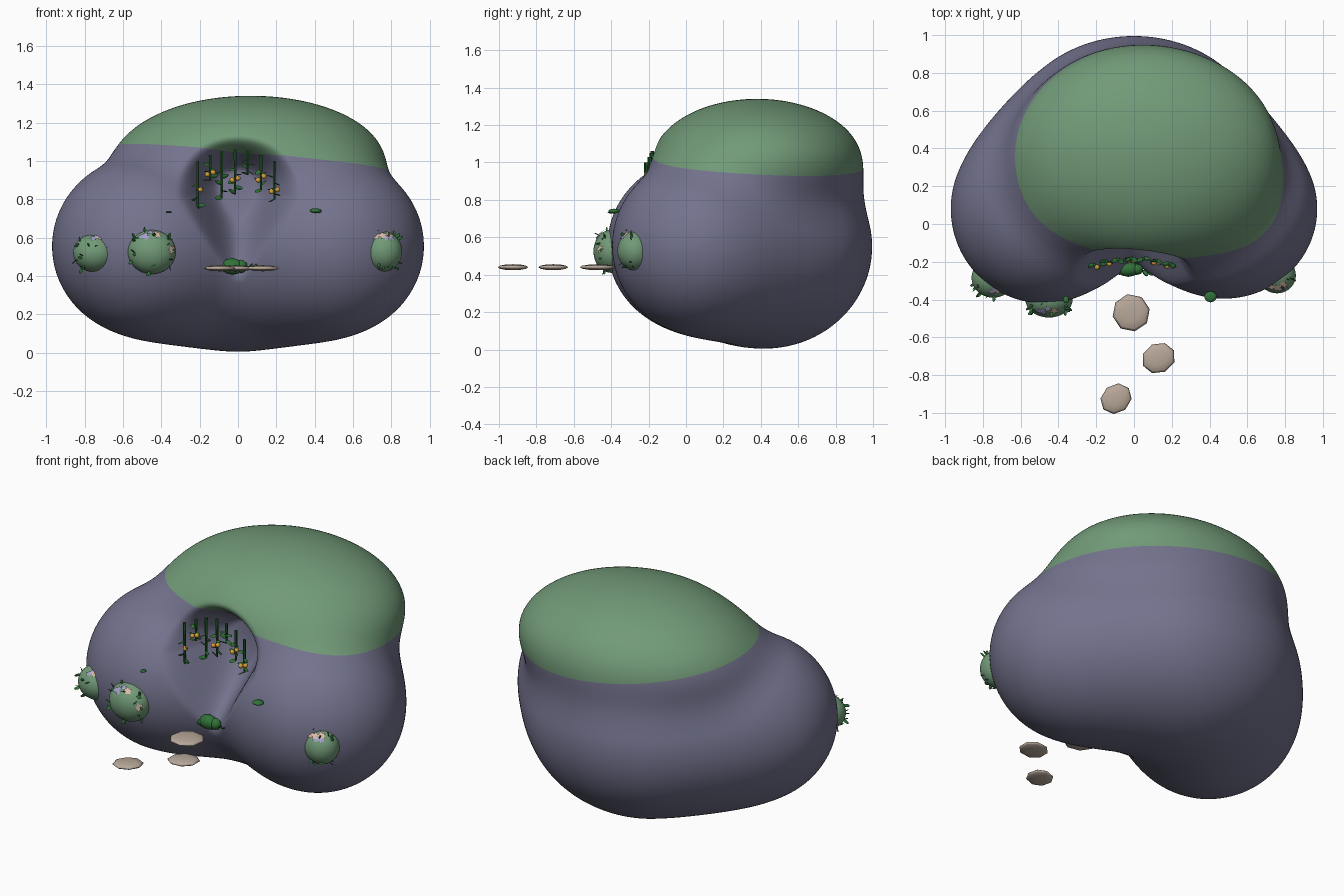
import bpy, bmesh, math, random
from mathutils import Vector, Matrix

random.seed(4)
cube = bpy.data.objects.get("Cube")
if cube:
    bpy.data.objects.remove(cube, do_unlink=True)


def material(name, r, g, b):
    m = bpy.data.materials.new(name)
    m.use_nodes = True
    m.diffuse_color = (r, g, b, 1)
    m.node_tree.nodes["Principled BSDF"].inputs["Base Color"].default_value = (r, g, b, 1)
    return m


ROCK = material("violet grey rock", 0.172, 0.17, 0.268)
MOSS = material("moss green", 0.165, 0.32, 0.185)
LEAF = material("leaf green", 0.03, 0.17, 0.04)
VINE = material("vine green", 0.017, 0.11, 0.024)
STONE = material("sand stone", 0.48, 0.39, 0.32)
BERRY = material("orange berry", 0.68, 0.35, 0.04)
CREAM = material("cream petal", 0.7, 0.5, 0.4)
LILAC = material("lilac petal", 0.38, 0.35, 0.61)


def finish(name, bm, mats, smooth=False):
    mesh = bpy.data.meshes.new(name)
    for f in bm.faces:
        f.smooth = smooth
    bm.to_mesh(mesh)
    bm.free()
    for m in mats:
        mesh.materials.append(m)
    ob = bpy.data.objects.new(name, mesh)
    bpy.context.collection.objects.link(ob)
    return ob


def place(loc, normal=(0, 0, 1), scale=(1, 1, 1), spin=0):
    turn = Vector(normal).to_track_quat('Z', 'Y').to_matrix().to_4x4()
    return Matrix.Translation(loc) @ turn @ Matrix.Rotation(spin, 4, 'Z') @ Matrix.Diagonal((*scale, 1))


def ball(bm, loc, scale, detail=2):
    bmesh.ops.create_icosphere(bm, subdivisions=detail, radius=1, matrix=place(loc, scale=scale))


def leaf(bm, loc, direction, length):
    # Flat pointed diamond with its base at loc
    d = Vector(direction).normalized()
    bmesh.ops.create_uvsphere(bm, u_segments=4, v_segments=4, radius=1, matrix=place(
        Vector(loc) + d * length * 0.7, d, (length * 0.5, length * 0.15, length), random.uniform(0, 3)))


# Rock body: blended ellipsoids (centre, radii, softness of the blend)
LUMPS = [((-0.475, 0.08, 0.555), (0.495, 0.5, 0.475), 0),
         ((0.475, 0.08, 0.555), (0.495, 0.475, 0.475), 0.2),
         ((0, 0.42, 0.55), (0.68, 0.575, 0.545), 0.28),
         ((0.065, 0.38, 1.0), (0.695, 0.56, 0.34), 0.19)]


def field(x, y, z):
    total = None
    for (cx, cy, cz), (rx, ry, rz), blend in LUMPS:
        a, b, c = (x - cx) / rx, (y - cy) / ry, (z - cz) / rz
        k0 = math.sqrt(a * a + b * b + c * c)
        k1 = math.sqrt((a / rx) ** 2 + (b / ry) ** 2 + (c / rz) ** 2) + 1e-9
        d = k0 * (k0 - 1) / k1
        if total is None:
            total = d
        else:
            h = max(blend - abs(total - d), 0) / blend
            total = min(total, d) - h * h * blend / 4
    return total


def hollow(x, z):
    # Depth of the alcove, deepest under its ceiling and narrowing toward its floor
    width = 0.13 + 0.19 * min(max((z - 0.42) / 0.4, 0), 1)
    height = 0.28 if z > 0.86 else 0.5
    r = math.hypot(x / width, (z - 0.86) / height)
    t = min(max(1.4 * (1 - r), 0), 1)
    return 0.28 * t * t * (3 - 2 * t)


bm = bmesh.new()
bmesh.ops.create_icosphere(bm, subdivisions=7, radius=1)
heart = Vector((0.03, 0.3, 0.65))
for v in bm.verts:
    d = v.co.normalized()
    near, far = 0.2, 1.4
    for _ in range(14):
        mid = (near + far) / 2
        if field(*(heart + d * mid)) < 0:
            near = mid
        else:
            far = mid
    v.co = heart + d * near
    if v.co.y < 0.1:
        v.co.y += hollow(v.co.x, v.co.z)
# Moss cap above a tilted plane
edge_co, edge_no = Vector((0, 0, 1.04)), Vector((0.1, 0.07, 1))
bmesh.ops.bisect_plane(bm, geom=bm.verts[:] + bm.edges[:] + bm.faces[:],
                       plane_co=edge_co, plane_no=edge_no)
for f in bm.faces:
    f.material_index = int((f.calc_center_median() - edge_co).dot(edge_no) > 0)
finish("mossy_rock", bm, [ROCK, MOSS], True)


def flower(bm, loc, normal, radius):
    pts = []
    for i in range(10):
        r = radius * (1 if i % 2 else 0.55)
        a = math.pi * i / 5
        pts.append(bm.verts.new(place(loc, normal) @ Vector((r * math.cos(a), r * math.sin(a), 0))))
    bm.faces.new(pts)


# Round bushes with leaves and blossoms
def bush(name, centre, radii, creams, lilacs):
    c, r = Vector(centre), Vector(radii)

    def on_surface(d, lift=1.0):
        d = Vector(d).normalized()
        return c + d * r * lift, Vector((d.x / r.x, d.y / r.y, d.z / r.z)).normalized()

    bm = bmesh.new()
    ball(bm, c, r, 4)
    finish(name, bm, [MOSS], True)
    bm = bmesh.new()
    for i in range(18):
        d = (random.uniform(-1, 1), random.uniform(-0.7, -0.1), random.uniform(-0.9, 0.9))
        p, n = on_surface(d)
        tilt = Vector([random.uniform(-0.9, 0.9) for _ in range(3)])
        leaf(bm, p, n + tilt, random.uniform(0.012, 0.019))
    finish(name + "_leaves", bm, [LEAF])
    for label, dirs, mat, size in (("cream", creams, CREAM, 0.028), ("lilac", lilacs, LILAC, 0.02)):
        bm = bmesh.new()
        for d in dirs:
            flower(bm, *on_surface(d, 1.05), size)
        finish(name + "_" + label + "_flowers", bm, [mat])


bush("right_outer_bush", (-0.745, -0.285, 0.52), (0.115, 0.105, 0.1),
     [(0.7, -0.7, 0.3), (0.2, -0.6, 0.8)],
     [(-0.1, -0.7, 0.75), (0.05, -0.6, 0.8), (0.85, -0.6, 0), (0.8, -0.6, 0.15)])
bush("right_inner_bush", (-0.45, -0.4, 0.525), (0.125, 0.095, 0.115),
     [(0.2, -0.6, 0.75), (0.8, -0.6, 0.1)],
     [(-0.4, -0.6, 0.65), (-0.25, -0.6, 0.75), (-0.2, -0.7, 0.6), (-0.05, -0.5, 0.85)])
bush("left_bush", (0.757, -0.272, 0.528), (0.1, 0.095, 0.105),
     [(-0.35, -0.6, 0.75), (0, -0.65, 0.75), (0.3, -0.5, 0.8)],
     [(0.15, -0.75, 0.65), (0.4, -0.65, 0.65)])

# Hanging vines in the alcove: x, top z, bottom z, berry heights
vines, leaves, berries = bmesh.new(), bmesh.new(), bmesh.new()
for x, top, low, fruit in ((-0.21, 1.0, 0.73, (0.85, 0.74)), (-0.145, 1.03, 0.9, (0.94, 0.93)),
                           (-0.085, 1.05, 0.81, ()), (-0.015, 1.06, 0.83, (0.91, 0.9)),
                           (0.05, 1.05, 0.93, ()), (0.12, 1.03, 0.85, (0.92, 0.9)),
                           (0.19, 1.0, 0.8, (0.85, 0.84))):
    y = -0.18 - 0.8 * x * x
    bmesh.ops.create_cone(vines, cap_ends=True, segments=6, radius1=0.006, radius2=0.009,
                          depth=top - low, matrix=Matrix.Translation((x, y, (top + low) / 2)))
    for i in range(5):
        z = low + (top - low) * i / 7
        side = 1 if i % 2 else -1
        leaf(leaves, (x, y, z), (side, random.uniform(-0.8, 0), random.uniform(-0.8, 0.8)), 0.024)
    for i, z in enumerate(fruit):
        ball(berries, (x + 0.015 * (-1) ** i, y - 0.014, z), (0.014,) * 3)
finish("hanging_vines", vines, [VINE])
finish("vine_leaves", leaves, [LEAF])
finish("vine_berries", berries, [BERRY], True)

# Low plants on the rock and at the alcove floor
bm = bmesh.new()
for x, y, z, sx, sy, sz in ((-0.03, -0.24, 0.45, 0.06, 0.04, 0.043), (-0.075, -0.24, 0.445, 0.035, 0.03, 0.028),
                            (0.015, -0.24, 0.45, 0.035, 0.03, 0.035), (0.405, -0.385, 0.74, 0.033, 0.03, 0.013),
                            (-0.36, -0.4, 0.733, 0.016, 0.02, 0.006)):
    ball(bm, (x, y, z), (sx, sy, sz))
for x in (0.05, 0.07, -0.1):
    leaf(bm, (x, -0.25, 0.44), (x, -0.05, 0.05), 0.025)
finish("low_plants", bm, [LEAF], True)

# Floating stepping stones: eight-sided lenses
for i, (x, y, rx, ry) in enumerate(((-0.015, -0.47, 0.1, 0.1), (0.13, -0.71, 0.092, 0.08),
                                    (-0.095, -0.925, 0.088, 0.076))):
    bm = bmesh.new()
    bmesh.ops.create_uvsphere(bm, u_segments=8, v_segments=6, radius=1,
                              matrix=place((x, y, 0.44), scale=(rx, ry, 0.016), spin=0.25 * i + 0.2))
    finish("stepping_stone_%d" % (i + 1), bm, [STONE], True)
